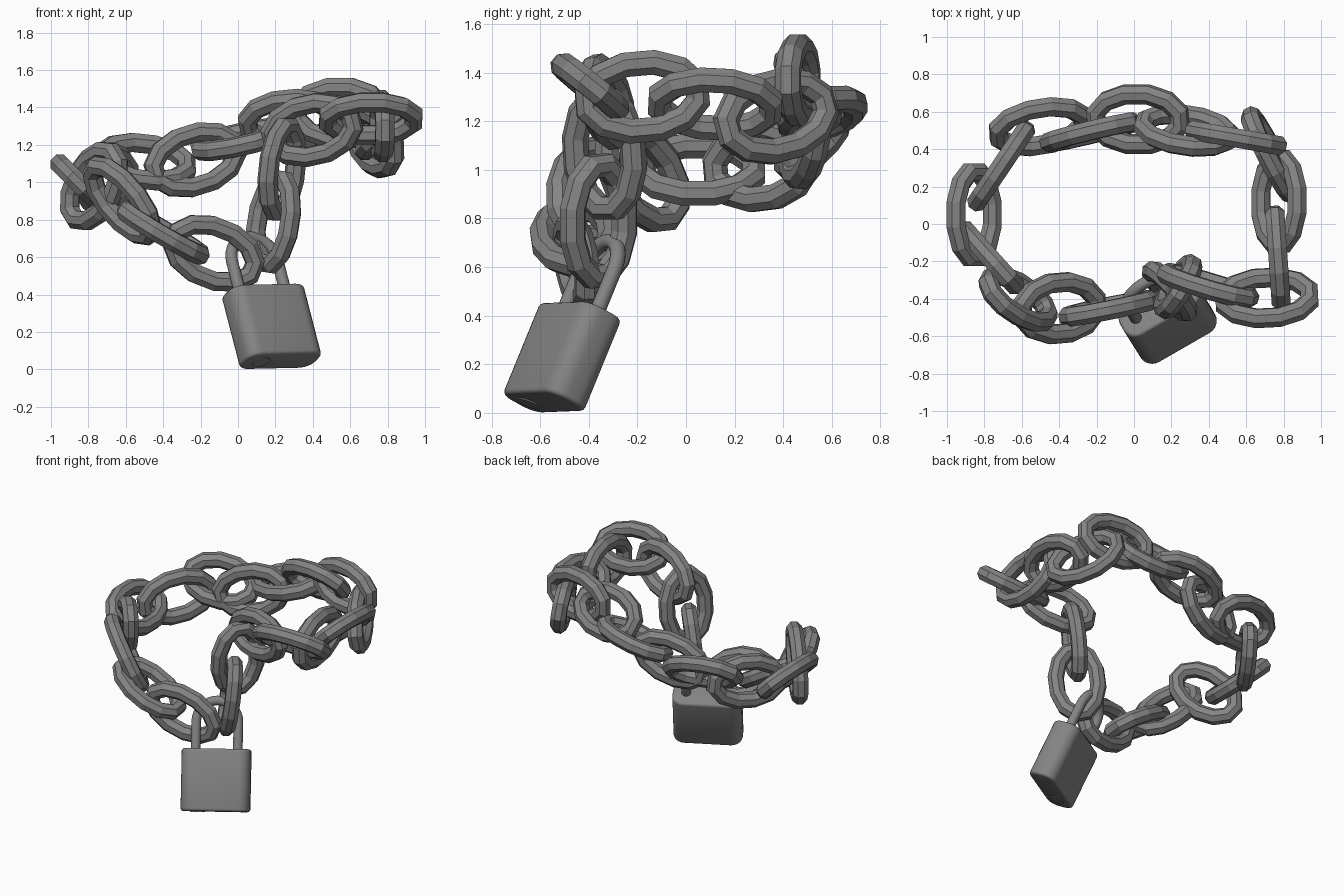
import bpy, bmesh, math
from mathutils import Vector, Matrix

if "Cube" in bpy.data.objects:
    bpy.data.objects.remove(bpy.data.objects["Cube"])

# Dark steel for every part
steel = bpy.data.materials.new("dark_steel")
steel.diffuse_color = (0.23, 0.23, 0.23, 1)
steel.use_nodes = True
steel.node_tree.nodes["Principled BSDF"].inputs["Base Color"].default_value = steel.diffuse_color


def make_object(name, bm):
    bmesh.ops.recalc_face_normals(bm, faces=bm.faces)
    mesh = bpy.data.meshes.new(name)
    bm.to_mesh(mesh)
    bm.free()
    mesh.materials.append(steel)
    obj = bpy.data.objects.new(name, mesh)
    bpy.context.collection.objects.link(obj)
    return obj


def smooth(obj, angle=40):
    bpy.ops.object.select_all(action='DESELECT')
    obj.select_set(True)
    bpy.context.view_layer.objects.active = obj
    bpy.ops.object.shade_smooth_by_angle(angle=math.radians(angle))


def rot(deg, axis):
    return Matrix.Rotation(math.radians(deg), 4, axis)


def sweep(path, normal, r, sides, closed):
    """Tube of given radius along a flat path."""
    bm = bmesh.new()
    n, rings = len(path), []
    for i, p in enumerate(path):
        a = path[(i - 1) % n] if closed or i > 0 else p
        b = path[(i + 1) % n] if closed or i < n - 1 else p
        side = (b - a).normalized().cross(normal)
        rings.append([bm.verts.new(p + r * (math.cos(t) * side + math.sin(t) * normal))
                      for t in (2 * math.pi * (k + 0.5) / sides for k in range(sides))])
    for i in range(n if closed else n - 1):
        p, q = rings[i], rings[(i + 1) % n]
        for k in range(sides):
            j = (k + 1) % sides
            bm.faces.new((p[k], p[j], q[j], q[k]))
    if not closed:
        bm.faces.new(rings[0])
        bm.faces.new(rings[-1])
    return bm


# Chain links: centre, then heading, slope and roll of the long axis in degrees
links = [
    (-0.13, -0.45, 0.62, 12, -21, 94),
    (-0.40, -0.45, 0.73, 5, -30, 8),
    (-0.62, -0.40, 0.90, -21, -46, -52),
    (-0.77, -0.18, 0.98, -48, 42, 90),
    (-0.855, 0.05, 1.00, 90, 0, 45),
    (-0.71, 0.31, 1.02, 56, 6, 90),
    (-0.50, 0.52, 1.11, 9, -6, 45),
    (-0.23, 0.49, 1.12, 14, 17, 86),
    (0.02, 0.56, 1.23, 0, 13, 14),
    (0.28, 0.50, 1.33, -9, 6, 126),
    (0.545, 0.46, 1.37, -10, 0, 90),
    (0.73, 0.37, 1.22, 118, 13, 82),
    (0.775, 0.12, 1.27, 90, -3, 135),
    (0.77, -0.18, 1.30, 94, 5, 90),
    (0.71, -0.395, 1.34, 3, 0, 141),
    (0.395, -0.33, 1.28, -17, 12, 98),
    (0.235, -0.335, 1.07, -31, 83, 0),
    (0.19, -0.36, 0.79, 0, 81, 39),
]
A, B, SEG = 0.236, 0.142, 12
for i, (x, y, z, heading, slope, roll) in enumerate(links):
    path = [Vector((A * math.cos(t), B * math.sin(t), 0))
            for t in (2 * math.pi * (k + 0.5) / SEG for k in range(SEG))]
    bm = sweep(path, Vector((0, 0, 1)), 0.055, 8, True)
    place = Matrix.Translation((x, y, z)) @ rot(heading, 'Z') @ rot(-slope, 'Y') @ rot(roll, 'X')
    bmesh.ops.transform(bm, matrix=place, verts=bm.verts)
    make_object("chain_link_%02d" % (i + 1), bm)

# Padlock frame: local x is width, y is up, z is out of the face
wide = Vector((0.87, 0.5, 0.02)).normalized()
up = Vector((-0.23, 0.37, 0.9))
up = (up - wide * up.dot(wide)).normalized()
lock = Matrix((wide, up, wide.cross(up))).transposed().to_4x4()
lock.translation = (0.18, -0.51, 0.23)
W, H, D = 0.23, 0.208, 0.1

# Padlock body: rounded prism with softened ends
bm = bmesh.new()
R = 0.075
outline = []
for cx, cz, start in ((1, 1, 0), (-1, 1, 90), (-1, -1, 180), (1, -1, 270)):
    for k in range(7):
        t = math.radians(start + 15 * k)
        outline.append((cx * (W - R) + R * math.cos(t), cz * (D - R) + R * math.sin(t)))
base = bm.faces.new([bm.verts.new((x, -H, z)) for x, z in outline])
top = bmesh.ops.extrude_face_region(bm, geom=[base])["geom"]
bmesh.ops.translate(bm, vec=(0, 2 * H, 0),
                    verts=[g for g in top if isinstance(g, bmesh.types.BMVert)])
rims = [e for e in bm.edges if abs(e.verts[0].co.y - e.verts[1].co.y) < 1e-5]
bmesh.ops.bevel(bm, geom=rims, offset=0.018, segments=3, profile=0.5, affect='EDGES')
bmesh.ops.transform(bm, matrix=lock, verts=bm.verts)
smooth(make_object("padlock_body", bm))

# Shackle: two legs joined by a half circle
S, LEG = 0.14, H + 0.18
path = [Vector((-S, H - 0.05, 0))]
path += [Vector((-S * math.cos(t), LEG + S * math.sin(t), 0))
         for t in (math.pi * k / 16 for k in range(17))]
path.append(Vector((S, H - 0.05, 0)))
bm = sweep(path, Vector((0, 0, 1)), 0.032, 16, False)
bmesh.ops.transform(bm, matrix=lock, verts=bm.verts)
smooth(make_object("shackle", bm))

# Keyhole plug on the underside
bm = bmesh.new()
bmesh.ops.create_cone(bm, cap_ends=True, segments=24, radius1=0.05, radius2=0.05, depth=0.02)
place = lock @ Matrix.Translation((-0.12, -H + 0.005, 0)) @ rot(90, 'X')
bmesh.ops.transform(bm, matrix=place, verts=bm.verts)
smooth(make_object("keyhole_plug", bm))
